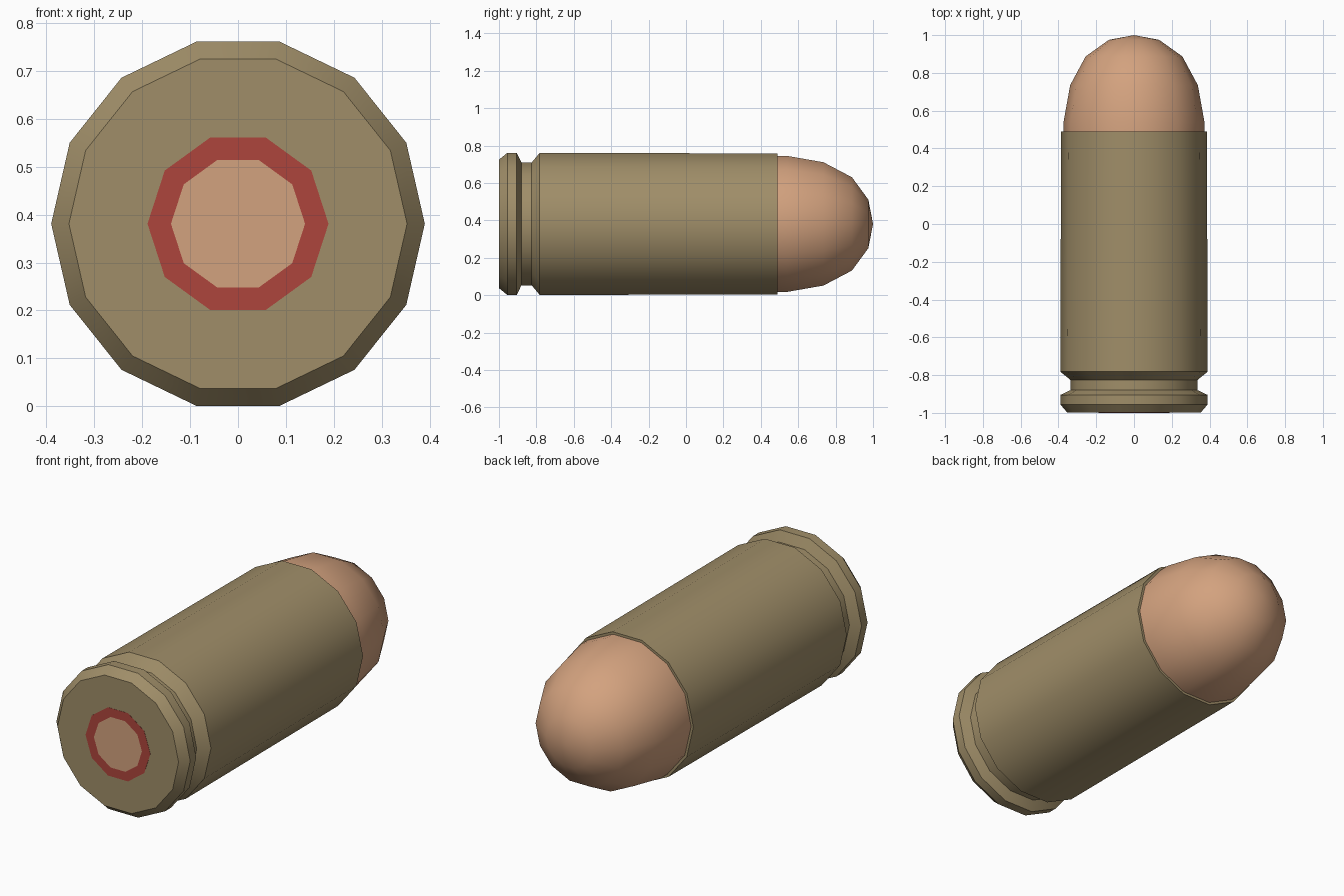
import bpy, bmesh, math

if "Cube" in bpy.data.objects:
    bpy.data.objects.remove(bpy.data.objects["Cube"])

CENTRE_Z = 0.381


def material(name, rgb):
    mat = bpy.data.materials.new(name)
    mat.diffuse_color = (*rgb, 1.0)
    mat.use_nodes = True
    mat.node_tree.nodes["Principled BSDF"].inputs["Base Color"].default_value = mat.diffuse_color
    return mat


def lathe(name, profile, sides, mats, face_mat=lambda band: 0):
    """Turn a (y, radius) profile around the long axis; radius 0 closes to a point."""
    bm = bmesh.new()
    rings = []
    for y, r in profile:
        if r == 0:
            rings.append([bm.verts.new((0, y, CENTRE_Z))])
            continue
        angles = [2 * math.pi * i / sides for i in range(sides)]
        rings.append([bm.verts.new((r * math.cos(a), y, CENTRE_Z + r * math.sin(a)))
                      for a in angles])
    for band, (a, b) in enumerate(zip(rings, rings[1:])):
        for i in range(sides):
            j = (i + 1) % sides
            if len(a) == 1:
                f = bm.faces.new((a[0], b[j], b[i]))
            elif len(b) == 1:
                f = bm.faces.new((a[i], a[j], b[0]))
            else:
                f = bm.faces.new((a[i], a[j], b[j], b[i]))
            f.material_index = face_mat(band)
    bmesh.ops.recalc_face_normals(bm, faces=bm.faces)
    mesh = bpy.data.meshes.new(name)
    bm.to_mesh(mesh)
    bm.free()
    for m in mats:
        mesh.materials.append(m)
    obj = bpy.data.objects.new(name, mesh)
    bpy.context.collection.objects.link(obj)
    bpy.ops.object.select_all(action='DESELECT')
    obj.select_set(True)
    bpy.context.view_layer.objects.active = obj
    bpy.ops.object.shade_smooth_by_angle(angle=math.radians(30))
    return obj


brass = material("brass", (0.35, 0.27, 0.14))
copper = material("copper", (0.65, 0.36, 0.21))
red = material("red_lacquer", (0.42, 0.06, 0.045))

# Case: base, bevelled rim, extractor groove, body, open mouth with inner wall
lathe("case", [(-0.999, 0), (-0.999, 0.353), (-0.955, 0.39), (-0.905, 0.39),
               (-0.88, 0.337), (-0.825, 0.337), (-0.782, 0.39), (0.49, 0.386),
               (0.49, 0.373), (0.42, 0.373), (0.42, 0)], 14, [brass])

# Rounded bullet seated in the mouth
lathe("bullet", [(0.425, 0), (0.425, 0.371), (0.54, 0.373), (0.735, 0.338),
                 (0.887, 0.256), (0.975, 0.133), (1.0, 0)], 14, [copper])

# Primer with its red sealing ring
lathe("primer", [(-1.0, 0), (-1.0, 0.14), (-1.0, 0.189), (-0.97, 0.189), (-0.97, 0)],
      10, [copper, red], lambda band: 0 if band == 0 else 1)
